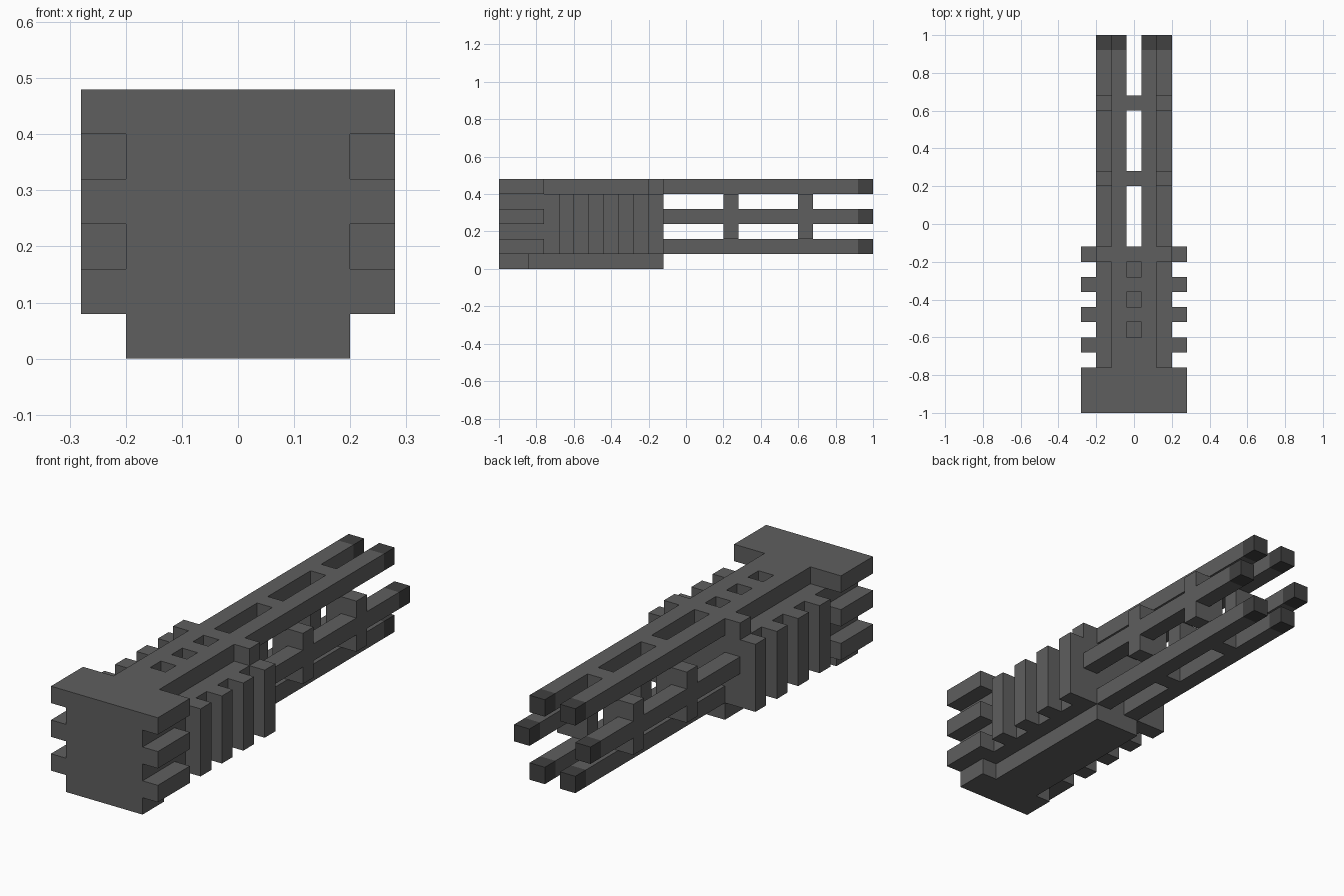
import bpy, bmesh
from mathutils import Matrix, Vector

if "Cube" in bpy.data.objects:
    bpy.data.objects.remove(bpy.data.objects["Cube"])


def material(name, value):
    m = bpy.data.materials.new(name)
    m.use_nodes = True
    col = (value, value, value, 1)
    m.diffuse_color = col
    m.node_tree.nodes["Principled BSDF"].inputs["Base Color"].default_value = col
    return m


GREY = material("gunmetal grey", 0.114)
DARK = material("dark tip grey", 0.052)


def blocks(name, boxes, mat=GREY, mirror=False):
    """One object from boxes given as (x0, x1, y0, y1, z0, z1)."""
    bm = bmesh.new()
    for x0, x1, y0, y1, z0, z1 in boxes:
        spans = [(x0, x1)] + ([(-x1, -x0)] if mirror else [])
        for a, b in spans:
            centre = Vector((a + b, y0 + y1, z0 + z1)) / 2
            size = Vector((b - a, y1 - y0, z1 - z0))
            bmesh.ops.create_cube(bm, size=1, matrix=Matrix.Translation(centre) @ Matrix.Diagonal(size.to_4d()))
    mesh = bpy.data.meshes.new(name)
    bm.to_mesh(mesh)
    bm.free()
    mesh.materials.append(mat)
    ob = bpy.data.objects.new(name, mesh)
    bpy.context.collection.objects.link(ob)
    return ob


# Front block with three ribs on each side
blocks("front_block", [(-0.2, 0.2, -1, -0.76, 0.08, 0.48)])
blocks("front_ribs", [(0.2, 0.28, -1, -0.76, z, z + 0.08) for z in (0.08, 0.24, 0.40)], mirror=True)

# Base: wide foot at the front, narrow keel behind
blocks("base_foot", [(-0.2, 0.2, -1, -0.84, 0, 0.08)])
blocks("base_keel", [(-0.12, 0.12, -0.84, -0.12, 0, 0.08)])

# Body with cooling fins
blocks("body_core", [(-0.2, 0.2, -0.76, -0.12, 0.08, 0.40)])
blocks("cooling_fins", [(0.2, 0.28, y, y + 0.08, 0.08, 0.40) for y in (-0.68, -0.52, -0.36, -0.20)], mirror=True)

# Top deck: side rails and bridges that leave three square pits
blocks("deck_rails", [(0.04, 0.12, -0.76, -0.12, 0.40, 0.48)], mirror=True)
blocks("deck_bridges", [(-0.04, 0.04, a, b, 0.40, 0.48)
                        for a, b in ((-0.76, -0.60), (-0.52, -0.44), (-0.36, -0.28), (-0.20, -0.12))])
blocks("deck_end_lugs", [(0.12, 0.2, -0.20, -0.12, 0.40, 0.48)], mirror=True)

# Three pairs of long prongs with dark tips: (name, inner x, bottom z)
for name, x, z in (("upper", 0.04, 0.40), ("middle", 0.12, 0.24), ("lower", 0.04, 0.08)):
    blocks(name + "_prongs", [(x, x + 0.08, -0.12, 0.92, z, z + 0.08)], mirror=True)
    blocks(name + "_prong_tips", [(x, x + 0.08, 0.92, 1, z, z + 0.08)], DARK, mirror=True)

# Braces that tie the prongs together
for name, y in (("rear", 0.60), ("inner", 0.20)):
    blocks(name + "_brace_posts", [(0.12, 0.2, y, y + 0.08, 0.16, 0.24),
                                   (0.12, 0.2, y, y + 0.08, 0.32, 0.40),
                                   (0.04, 0.12, y, y + 0.08, 0.16, 0.40)], mirror=True)
    blocks(name + "_brace_bars", [(-0.04, 0.04, y, y + 0.08, z, z + 0.08) for z in (0.08, 0.40)])
